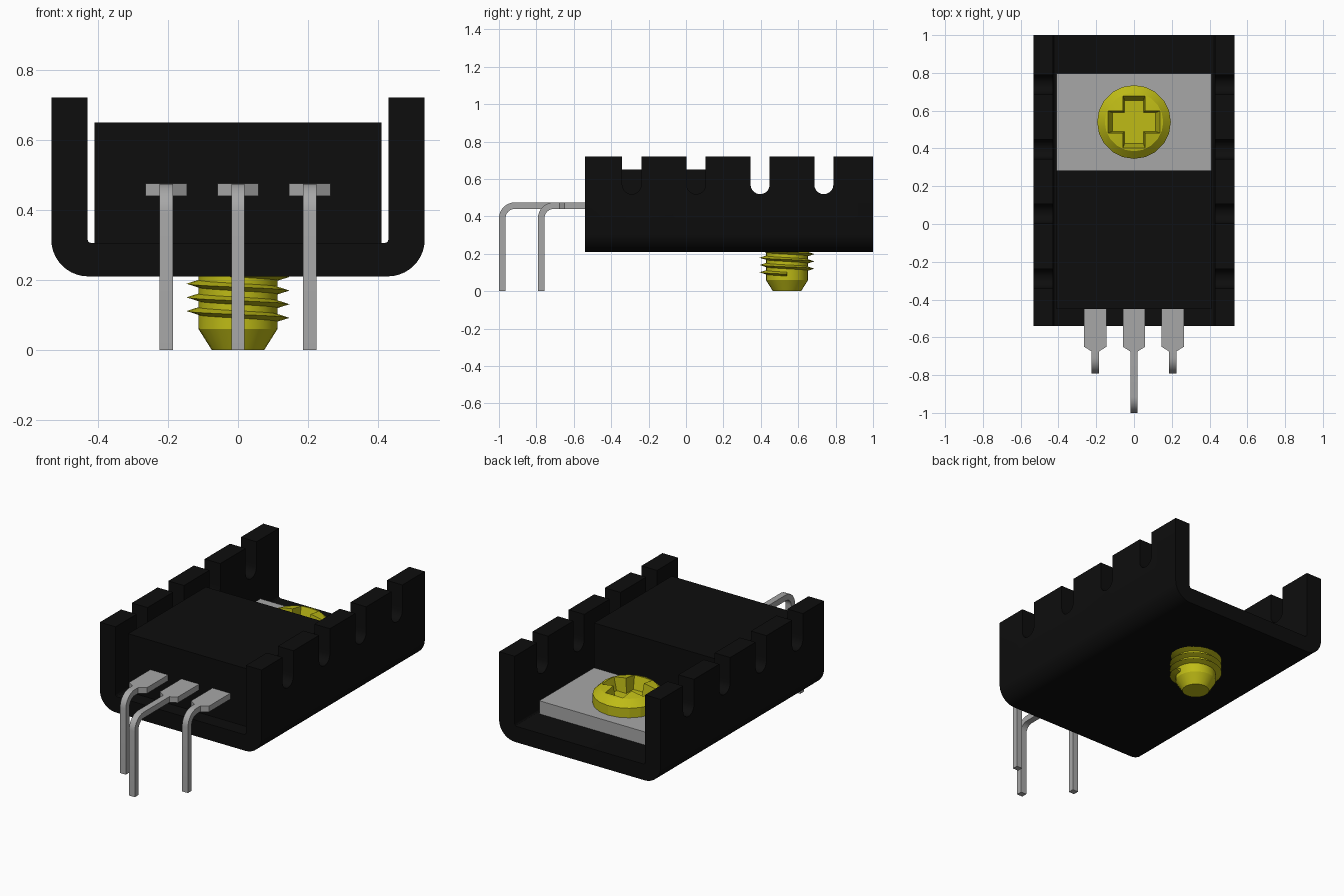
import bpy, bmesh, math
from mathutils import Vector

if "Cube" in bpy.data.objects:
    bpy.data.objects.remove(bpy.data.objects["Cube"], do_unlink=True)


def material(name, rgb, rough):
    m = bpy.data.materials.new(name)
    m.use_nodes = True
    m.diffuse_color = (*rgb, 1)
    b = m.node_tree.nodes["Principled BSDF"]
    b.inputs["Base Color"].default_value = (*rgb, 1)
    b.inputs["Roughness"].default_value = rough
    return m


BLACK = material("black", (0.004, 0.004, 0.004), 0.6)
GREY = material("tin grey", (0.39, 0.39, 0.39), 0.5)
YELLOW = material("brass yellow", (0.52, 0.50, 0.008), 0.5)


def make(name, bm, mat, smooth=None):
    bmesh.ops.recalc_face_normals(bm, faces=bm.faces)
    me = bpy.data.meshes.new(name)
    bm.to_mesh(me)
    bm.free()
    ob = bpy.data.objects.new(name, me)
    bpy.context.collection.objects.link(ob)
    me.materials.append(mat)
    if smooth:
        shade(ob, smooth)
    return ob


def shade(ob, angle):
    bpy.ops.object.select_all(action='DESELECT')
    ob.select_set(True)
    bpy.context.view_layer.objects.active = ob
    bpy.ops.object.shade_smooth_by_angle(angle=math.radians(angle))


def loft(bm, rings):
    """Skin equal-length closed rings and cap both ends."""
    vs = [[bm.verts.new(p) for p in r] for r in rings]
    n = len(vs[0])
    for a, b in zip(vs, vs[1:]):
        for i in range(n):
            j = (i + 1) % n
            bm.faces.new((a[i], a[j], b[j], b[i]))
    bm.faces.new(vs[0][::-1])
    bm.faces.new(vs[-1])


def arc(cx, cy, r, a0, a1, n):
    return [(cx + r * math.cos(math.radians(a0 + (a1 - a0) * i / n)),
             cy + r * math.sin(math.radians(a0 + (a1 - a0) * i / n))) for i in range(n + 1)]


def box(name, x, y, z, mat):
    bm = bmesh.new()
    loft(bm, [[(x[0], y[0], h), (x[1], y[0], h), (x[1], y[1], h), (x[0], y[1], h)] for h in z])
    return make(name, bm, mat)


def lathe(name, profile, cy, mat, n, smooth):
    bm = bmesh.new()
    loft(bm, [[(x, cy + y, z) for x, y in arc(0, 0, r, 0, 360, n)[:-1]] for r, z in profile])
    return make(name, bm, mat, smooth)


def cut(ob, cutter):
    cutter.hide_render = True
    mod = ob.modifiers.new("cut", 'BOOLEAN')
    mod.operation = 'DIFFERENCE'
    mod.solver = 'EXACT'
    mod.object = cutter
    bpy.ops.object.select_all(action='DESELECT')
    bpy.context.view_layer.objects.active = ob
    ob.select_set(True)
    bpy.ops.object.modifier_apply(modifier=mod.name)
    bpy.data.objects.remove(cutter, do_unlink=True)


# Heat sink: U-shaped channel with rounded lower corners
W, WI, Z0, ZT, FLOOR, R = 0.533, 0.43, 0.21, 0.72, 0.305, 0.105
half = arc(W - R, Z0 + R, R, -90, 0, 10) + [(W, ZT), (WI, ZT)] + arc(WI - 0.012, FLOOR + 0.012, 0.012, 0, -90, 3)
profile = half + [(-x, z) for x, z in reversed(half)]
bm = bmesh.new()
loft(bm, [[(x, y, z) for x, z in profile] for y in (-0.54, 1.0)])
sink = make("heat_sink", bm, BLACK)

# Round-bottomed slots across both walls
bm = bmesh.new()
for yc in (-0.29, 0.054, 0.396, 0.737):
    outline = arc(yc, 0.57, 0.051, 180, 360, 10) + [(yc + 0.051, 0.9), (yc - 0.051, 0.9)]
    loft(bm, [[(x, y, z) for y, z in outline] for x in (-0.8, 0.8)])
cut(sink, make("slot_cutter", bm, BLACK))
shade(sink, 30)

# Transistor package and its mounting tab
box("package_body", (-0.41, 0.41), (-0.45, 0.282), (0.30, 0.65), BLACK)
box("mounting_tab", (-0.41, 0.41), (0.27, 0.797), (0.30, 0.383), GREY)

# Bent leads: wide shoulder, taper, narrow leg turned down
T, NARROW, WIDE = 0.035, 0.019, 0.059


def lead(name, x, tip):
    top, rad = 0.475, 0.085
    st = [((-0.44, top), (-0.44, top - T), WIDE), ((-0.65, top), (-0.65, top - T), WIDE),
          ((-0.675, top), (-0.675, top - T), NARROW)]
    c = (tip + rad, top - rad)
    outer, inner = arc(*c, rad, 90, 180, 8), arc(*c, rad - T, 90, 180, 8)
    st += [(o, i, NARROW) for o, i in zip(outer, inner)]
    st.append(((tip, 0), (tip + T, 0), NARROW))
    bm = bmesh.new()
    loft(bm, [[(x - w, *o), (x + w, *o), (x + w, *i), (x - w, *i)] for o, i, w in st])
    make(name, bm, GREY, 30)


lead("right_lead", -0.205, -0.792)
lead("middle_lead", 0, -1.0)
lead("left_lead", 0.205, -0.792)

# Screw head with tapered cross recess
SY = 0.54
head = lathe("screw_head", [(0.195, 0.38), (0.195, 0.44), (0.155, 0.478), (0.08, 0.492), (0.02, 0.495)],
             SY, YELLOW, 20, None)


def cross(l, w, z):
    q = [(l, -w), (l, w), (w, w)]
    pts = []
    for k in range(4):
        for x, y in q:
            for _ in range(k):
                x, y = -y, x
            pts.append((x, SY + y, z))
    return pts


bm = bmesh.new()
loft(bm, [cross(0.115, 0.05, 0.405), cross(0.15, 0.062, 0.52)])
cut(head, make("recess_cutter", bm, YELLOW))
shade(head, 15)

# Screw shaft with tapered tip
lathe("screw_shaft", [(0.075, 0), (0.113, 0.06), (0.113, 0.32)], SY, YELLOW, 24, 30)

# Helical thread
PITCH, N = 0.039, 24
rings = []
for i in range(int(3.5 * N) + 1):
    t = math.pi + 2 * math.pi * i / N
    z = 0.228 - PITCH * i / N
    d = Vector((math.cos(t), math.sin(t), 0))
    c = Vector((0, SY, z))
    rings.append([c + d * 0.105 + Vector((0, 0, 0.013)), c + d * 0.147, c + d * 0.105 - Vector((0, 0, 0.013))])
bm = bmesh.new()
loft(bm, rings)
make("screw_thread", bm, YELLOW, 25)
